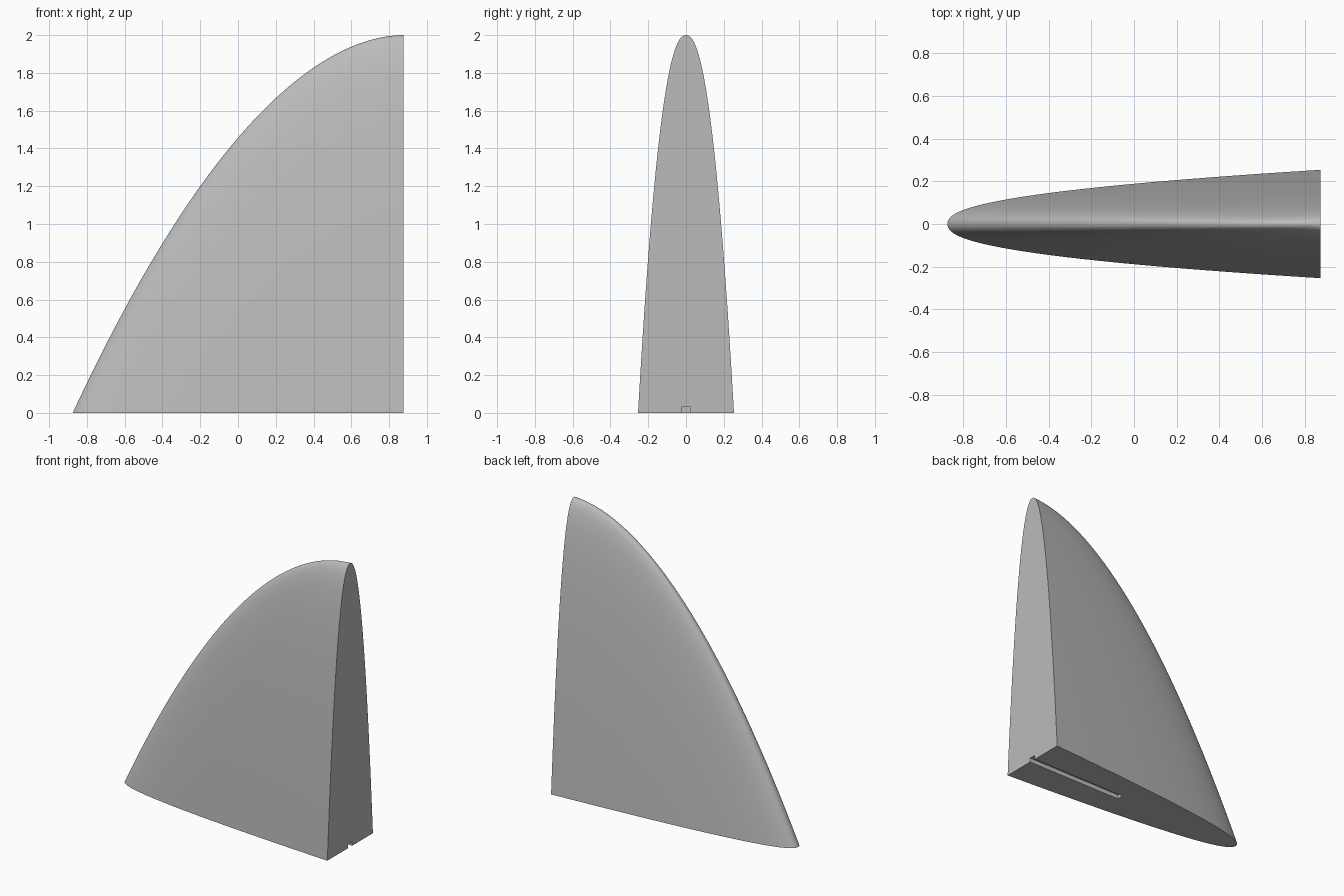
import bpy, bmesh

if "Cube" in bpy.data.objects:
    bpy.data.objects.remove(bpy.data.objects["Cube"])

HALF_L, HEIGHT, HALF_W = 0.875, 2.0, 0.254
ROWS, SIDE = 56, 28

grey = bpy.data.materials.new("plain grey")
grey.diffuse_color = (0.5, 0.5, 0.5, 1)
grey.use_nodes = True
grey.node_tree.nodes["Principled BSDF"].inputs["Base Color"].default_value = grey.diffuse_color

# Fin body: stacked rounded-nose sections that shrink toward the top rear tip
bm = bmesh.new()
rows = []
for j in range(ROWS):
    s = (1 - j / ROWS) ** 2              # remaining height fraction
    chord = 2 * HALF_L * s ** (1 / 1.88)
    width = HALF_W * s ** 0.45
    row = []
    for i in range(-SIDE, SIDE + 1):
        k = i / SIDE
        x = HALF_L - chord + chord * abs(k) ** 2.33
        row.append(bm.verts.new((x, width * k, HEIGHT * (1 - s))))
    rows.append(row)
tip = bm.verts.new((HALF_L, 0, HEIGHT))
for a, b in zip(rows, rows[1:]):
    for i in range(2 * SIDE):
        bm.faces.new((a[i], b[i], b[i + 1], a[i + 1]))
for i in range(2 * SIDE):
    bm.faces.new((rows[-1][i], tip, rows[-1][i + 1]))
bm.faces.new(rows[0])                                             # flat base
bm.faces.new([r[0] for r in rows] + [tip] + [r[-1] for r in reversed(rows)])  # flat back
bmesh.ops.recalc_face_normals(bm, faces=bm.faces)
mesh = bpy.data.meshes.new("fin_body")
bm.to_mesh(mesh)
bm.free()
mesh.materials.append(grey)
fin = bpy.data.objects.new("fin_body", mesh)
bpy.context.collection.objects.link(fin)

# Mounting slot cut into the underside, open at the back
bpy.ops.mesh.primitive_cube_add(size=1, location=(0.56, 0, 0))
slot = bpy.context.object
slot.name = "slot_cutter"
slot.scale = (0.88, 0.046, 0.06)
slot.hide_render = True
slot.data.materials.append(grey)

bpy.ops.object.select_all(action='DESELECT')
fin.select_set(True)
bpy.context.view_layer.objects.active = fin
cut = fin.modifiers.new("slot", 'BOOLEAN')
cut.operation, cut.solver, cut.object = 'DIFFERENCE', 'EXACT', slot
bpy.ops.object.modifier_apply(modifier=cut.name)
bpy.data.objects.remove(slot)
bpy.ops.object.shade_smooth_by_angle(angle=0.6)
